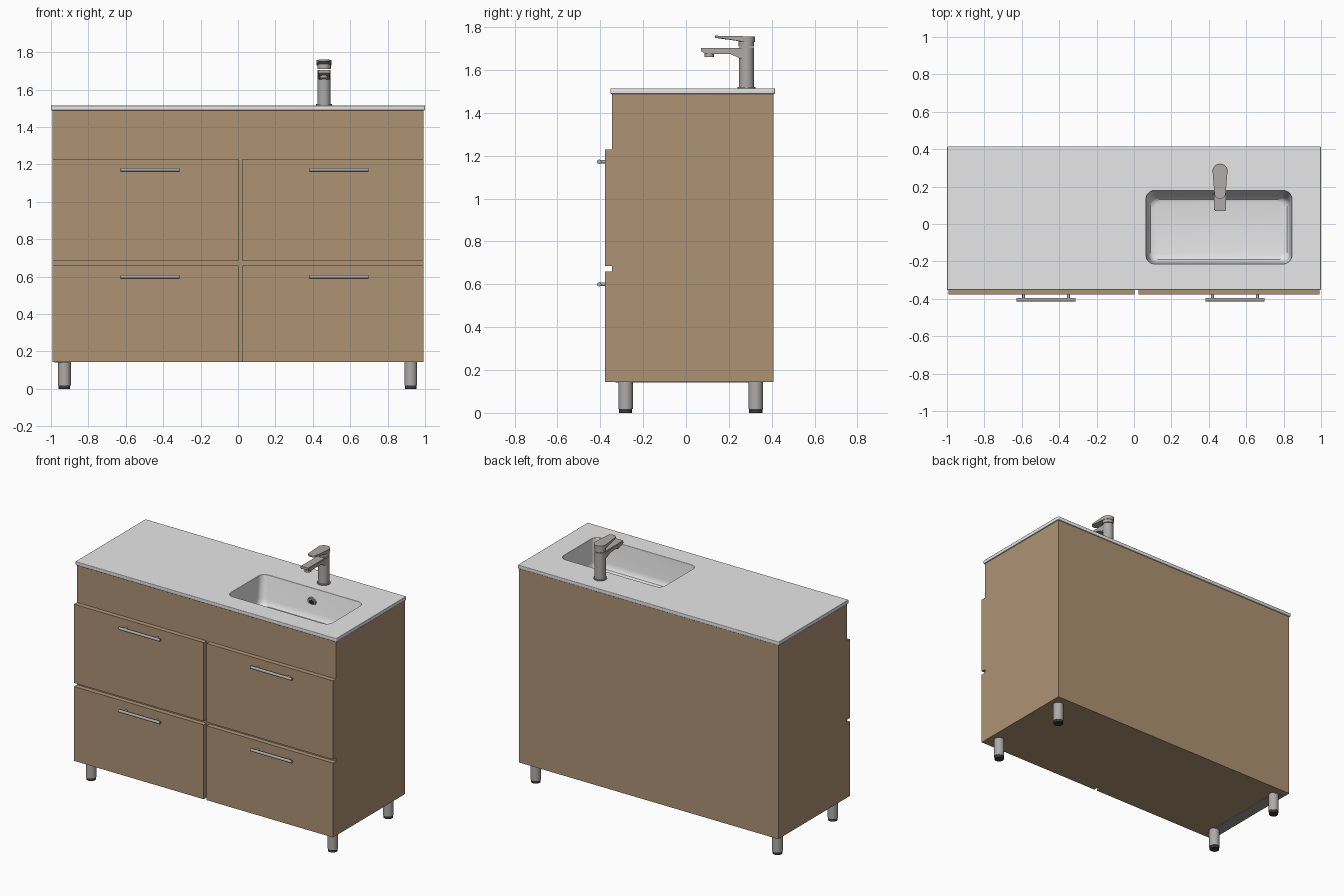
import bpy, bmesh, math
from mathutils import Matrix, Vector

cube = bpy.data.objects.get("Cube")
if cube:
    bpy.data.objects.remove(cube, do_unlink=True)


def material(name, r, g, b):
    m = bpy.data.materials.new(name)
    m.use_nodes = True
    m.diffuse_color = (r, g, b, 1)
    m.node_tree.nodes["Principled BSDF"].inputs["Base Color"].default_value = (r, g, b, 1)
    return m


WOOD = material("light oak", 0.42, 0.29, 0.175)
CERAMIC = material("white ceramic", 0.80, 0.80, 0.80)
METAL = material("brushed metal", 0.42, 0.41, 0.40)
DARK = material("dark rubber", 0.04, 0.04, 0.04)
GREY = material("grey lining", 0.30, 0.32, 0.32)


def finish(name, bm, mat, smooth=False):
    me = bpy.data.meshes.new(name)
    bm.to_mesh(me)
    bm.free()
    ob = bpy.data.objects.new(name, me)
    bpy.context.collection.objects.link(ob)
    me.materials.append(mat)
    if smooth:
        bpy.ops.object.select_all(action='DESELECT')
        ob.select_set(True)
        bpy.context.view_layer.objects.active = ob
        bpy.ops.object.shade_smooth_by_angle(angle=math.radians(35))
    return ob


def box(name, x, y, z, mat, open_top=False):
    bm = bmesh.new()
    bmesh.ops.create_cube(bm, size=1)
    for v in bm.verts:
        v.co = [lo + (c + 0.5) * (hi - lo) for c, (lo, hi) in zip(v.co, (x, y, z))]
    if open_top:
        top = [f for f in bm.faces if f.normal.z > 0.9]
        bmesh.ops.delete(bm, geom=top, context='FACES')
    return finish(name, bm, mat)


def rod(name, a, b, radius, mat, sides=24):
    a, b = Vector(a), Vector(b)
    bm = bmesh.new()
    turn = (b - a).to_track_quat('Z', 'Y').to_matrix().to_4x4()
    bmesh.ops.create_cone(bm, cap_ends=True, segments=sides, radius1=radius, radius2=radius,
                          depth=(b - a).length, matrix=Matrix.Translation((a + b) / 2) @ turn)
    return finish(name, bm, mat, True)


def rounded_rect(x0, x1, y0, y1, r, steps=8):
    pts = []
    corners = ((x1 - r, y0 + r), (x1 - r, y1 - r), (x0 + r, y1 - r), (x0 + r, y0 + r))
    for k, (cx, cy) in enumerate(corners):
        for i in range(steps + 1):
            a = math.pi / 2 * (k - 1 + i / steps)
            pts.append((cx + r * math.cos(a), cy + r * math.sin(a)))
    return pts


def side_profile(name, yz, x, half_width, mat, bevel):
    """Extrude a side outline across x and round its edges."""
    bm = bmesh.new()
    f = bm.faces.new([bm.verts.new((x - half_width, y, z)) for y, z in yz])
    ext = bmesh.ops.extrude_face_region(bm, geom=[f])
    bmesh.ops.translate(bm, vec=(2 * half_width, 0, 0),
                        verts=[v for v in ext["geom"] if isinstance(v, bmesh.types.BMVert)])
    bmesh.ops.recalc_face_normals(bm, faces=bm.faces)
    long_edges = [e for e in bm.edges if abs(e.verts[0].co.x - e.verts[1].co.x) < 1e-5]
    bmesh.ops.bevel(bm, geom=long_edges, offset=bevel, segments=2, affect='EDGES',
                    clamp_overlap=True)
    return finish(name, bm, mat, True)


# Cabinet
box("cabinet_body", (-0.993, 0.993), (-0.345, 0.408), (0.145, 1.49), WOOD, open_top=True)
box("underside_lining", (-0.98, -0.91), (-0.33, 0.36), (0.141, 0.147), GREY)

# Drawer fronts and their bar handles
for side, x0, x1, hx in (("right", -0.993, 0.002, -0.47), ("left", 0.024, 0.993, 0.54)):
    for level, z0, z1, hz in (("lower", 0.145, 0.66, 0.6), ("upper", 0.685, 1.23, 1.172)):
        tag = f"{level}_{side}"
        box(f"drawer_front_{tag}", (x0, x1), (-0.378, -0.345), (z0, z1), WOOD)
        rod(f"handle_bar_{tag}", (hx - 0.157, -0.405, hz), (hx + 0.157, -0.405, hz), 0.01, METAL, 16)
        for n, dx in (("a", -0.12), ("b", 0.12)):
            rod(f"handle_post_{tag}_{n}", (hx + dx, -0.405, hz), (hx + dx, -0.37, hz), 0.008, METAL, 12)

# Legs with dark feet
for side, x in (("right", -0.928), ("left", 0.924)):
    for end, y in (("front", -0.282), ("back", 0.325)):
        rod(f"leg_{end}_{side}", (x, y, 0.018), (x, y, 0.146), 0.034, METAL)
        rod(f"foot_{end}_{side}", (x, y, 0), (x, y, 0.018), 0.031, DARK)

# Countertop slab with a rounded opening
opening = (0.065, 0.843, -0.213, 0.178)
curve = bpy.data.curves.new("countertop_outline", 'CURVE')
curve.dimensions, curve.fill_mode = '2D', 'BOTH'
for outline in (rounded_rect(-1, 1, -0.353, 0.415, 0.006, 3), rounded_rect(*opening, 0.045)):
    spline = curve.splines.new('POLY')
    spline.points.add(len(outline) - 1)
    spline.use_cyclic_u = True
    for p, (px, py) in zip(spline.points, outline):
        p.co = (px, py, 0, 1)
curve.extrude = 0.009
curve.bevel_depth = 0.004
curve.offset = -0.004
temp = bpy.data.objects.new("countertop_outline", curve)
bpy.context.collection.objects.link(temp)
mesh = bpy.data.meshes.new_from_object(temp.evaluated_get(bpy.context.evaluated_depsgraph_get()))
bpy.data.objects.remove(temp, do_unlink=True)
bm = bmesh.new()
bm.from_mesh(mesh)
bmesh.ops.remove_doubles(bm, verts=bm.verts, dist=1e-5)
bmesh.ops.recalc_face_normals(bm, faces=bm.faces)
bmesh.ops.translate(bm, vec=(0, 0, 1.502), verts=bm.verts)
for f in bm.faces:
    f.material_index = 0
finish("countertop", bm, CERAMIC)

# Basin: rings from the opening down to the floor, the back wall sloping
x0, x1, y0, y1 = opening
rings = []
bm = bmesh.new()
for inset, back, z in ((0, 0, 1.508), (0.01, 0.03, 1.36), (0.014, 0.036, 1.335),
                       (0.024, 0.046, 1.32), (0.04, 0.06, 1.315)):
    pts = rounded_rect(x0 + inset, x1 - inset, y0 + inset, y1 - back, 0.045)
    rings.append([bm.verts.new((px, py, z)) for px, py in pts])
for up, low in zip(rings, rings[1:]):
    for i in range(len(up)):
        j = (i + 1) % len(up)
        bm.faces.new((up[i], up[j], low[j], low[i]))
bm.faces.new(rings[-1])
finish("basin", bm, CERAMIC, True)

# Overflow fitting on the sloping back wall
rod("overflow_ring", (0.455, 0.165, 1.43), (0.455, 0.155, 1.428), 0.032, METAL)
rod("overflow_hole", (0.455, 0.157, 1.428), (0.455, 0.153, 1.427), 0.018, DARK)

# Tap
TX, TY = 0.46, 0.282
rod("tap_base", (TX, TY, 1.513), (TX, TY, 1.522), 0.042, METAL, 32)
rod("tap_column", (TX, TY, 1.52), (TX, TY, 1.705), 0.035, METAL, 32)
rod("tap_cap", (TX, TY, 1.709), (TX, TY, 1.752), 0.036, METAL, 32)
side_profile("tap_spout", [(0.28, 1.704), (0.07, 1.704), (0.07, 1.688), (0.09, 1.676),
                           (0.14, 1.676), (0.21, 1.674), (0.25, 1.655), (0.28, 1.65)],
             TX, 0.032, METAL, 0.004)
rod("tap_aerator", (TX, 0.108, 1.662), (TX, 0.108, 1.68), 0.022, METAL)

# Lever: rounded plate tapering forward, thicker over the column
bm = bmesh.new()
plate = []
for i in range(13):
    a = math.pi * i / 12
    plate.append((TX + 0.04 * math.cos(a), TY + 0.04 * math.sin(a), 1.73))
for i in range(9):
    a = math.pi * (1 + i / 8)
    plate.append((TX + 0.03 * math.cos(a), 0.16 + 0.025 * math.sin(a), 1.75))
lower = [bm.verts.new(p) for p in plate]
upper = [bm.verts.new((px, py, 1.757 + 0.02 * (0.3 - py))) for px, py, _ in plate]
bm.faces.new(lower[::-1])
bm.faces.new(upper)
for i in range(len(plate)):
    j = (i + 1) % len(plate)
    bm.faces.new((lower[i], lower[j], upper[j], upper[i]))
finish("tap_lever", bm, METAL, True)
